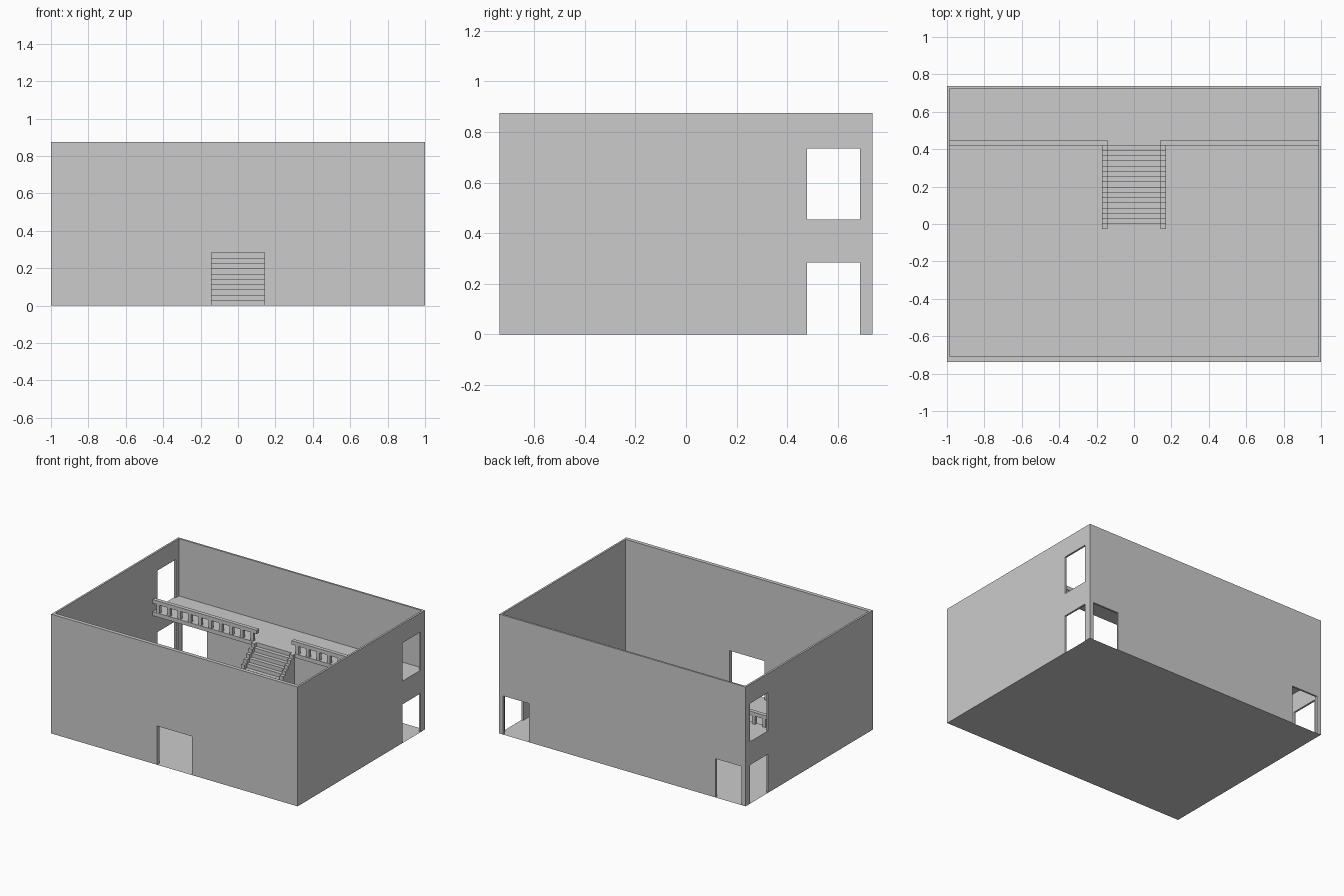
import bpy, bmesh

if "Cube" in bpy.data.objects:
    bpy.data.objects.remove(bpy.data.objects["Cube"])

U = 0.0284                      # tread rise and trim thickness
W, D, H = 1.0, 0.737, 0.875     # half width, half depth, wall height
FLOOR2, EDGE = 16 * U, 0.42     # gallery level and its front edge
RUN = EDGE / 15                 # tread depth
IN = 0.986                      # inner face of side walls


def make_object(name, bm):
    bmesh.ops.recalc_face_normals(bm, faces=bm.faces)
    mesh = bpy.data.meshes.new(name)
    bm.to_mesh(mesh)
    bm.free()
    ob = bpy.data.objects.new(name, mesh)
    bpy.context.collection.objects.link(ob)
    return ob


def add_box(bm, x, y, z):
    vs = bmesh.ops.create_cube(bm, size=1)["verts"]
    for v in vs:
        v.co = [r[0] if c < 0 else r[1] for c, r in zip(v.co, (x, y, z))]


def boxes(name, items):
    bm = bmesh.new()
    for it in items:
        add_box(bm, *it)
    return make_object(name, bm)


def stepped_solid(name, x0, x1, y0, count):
    # closed stair profile extruded across x
    pts = [(y0, 0)]
    for i in range(count):
        pts += [(y0 + i * RUN, (i + 1) * U), (y0 + (i + 1) * RUN, (i + 1) * U)]
    pts.append((EDGE, 0))
    bm = bmesh.new()
    face = bm.faces.new([bm.verts.new((x0, y, z)) for y, z in pts])
    ext = bmesh.ops.extrude_face_region(bm, geom=[face], use_keep_orig=True)
    for g in ext["geom"]:
        if isinstance(g, bmesh.types.BMVert):
            g.co.x = x1
    return make_object(name, bm)


# Outer walls with cavity and doorways cut out
walls = boxes("walls", [((-W, W), (-D, D), (0, H))])
side = (0.478, 0.687)
door = (-0.1, 0.284)
cuts = [
    ((-IN, IN), (-0.709, 0.723), (-0.2, 1.2)),       # cavity
    ((-1.2, 1.2), side, door),                       # lower side doors
    ((-1.2, 1.2), side, (FLOOR2, 0.735)),            # upper side doors
    ((-0.142, 0.142), (-0.9, -0.6), door),           # front door
    ((-0.968, -0.756), (0.705, 0.9), door),          # back doors
    ((0.756, 0.968), (0.705, 0.9), door),
]
cutters = []
for c in cuts:
    cutter = boxes("opening_cutter", [c])
    cutter.hide_render = True
    cutters.append(cutter)
    mod = walls.modifiers.new("opening", "BOOLEAN")
    mod.operation, mod.solver, mod.object = "DIFFERENCE", "EXACT", cutter
dg = bpy.context.evaluated_depsgraph_get()
baked = bpy.data.meshes.new_from_object(walls.evaluated_get(dg))
walls.modifiers.clear()
walls.data = baked
for c in cutters:
    bpy.data.objects.remove(c)

# Ground floor sheet
bm = bmesh.new()
bm.faces.new([bm.verts.new((x, y, 0)) for x, y in ((-W, -D), (W, -D), (W, D), (-W, D))])
make_object("ground_floor", bm)

# Gallery floor
boxes("gallery_floor", [((-IN, IN), (EDGE, 0.723), (FLOOR2 - U, FLOOR2))])

# Staircase and its raised stepped sides
stepped_solid("stair_treads", -0.142, 0.142, 0, 15)
for s, n in ((-1, "left"), (1, "right")):
    a, b = sorted((s * 0.142, s * 0.170))
    stepped_solid("stair_side_" + n, a, b, -RUN, 16)

    # Balustrade: handrail and ten posts
    a, b = sorted((s * 0.142, s * IN))
    boxes("handrail_" + n, [((a, b), (EDGE, EDGE + U), (0.516, 0.544))])
    pitch = (b - a) / 10
    posts = []
    for i in range(10):
        c = a + (i + 0.5) * pitch
        posts.append(((c - 0.012, c + 0.012), (EDGE + 0.003, EDGE + 0.025), (FLOOR2, 0.516)))
    boxes("balusters_" + n, posts)
